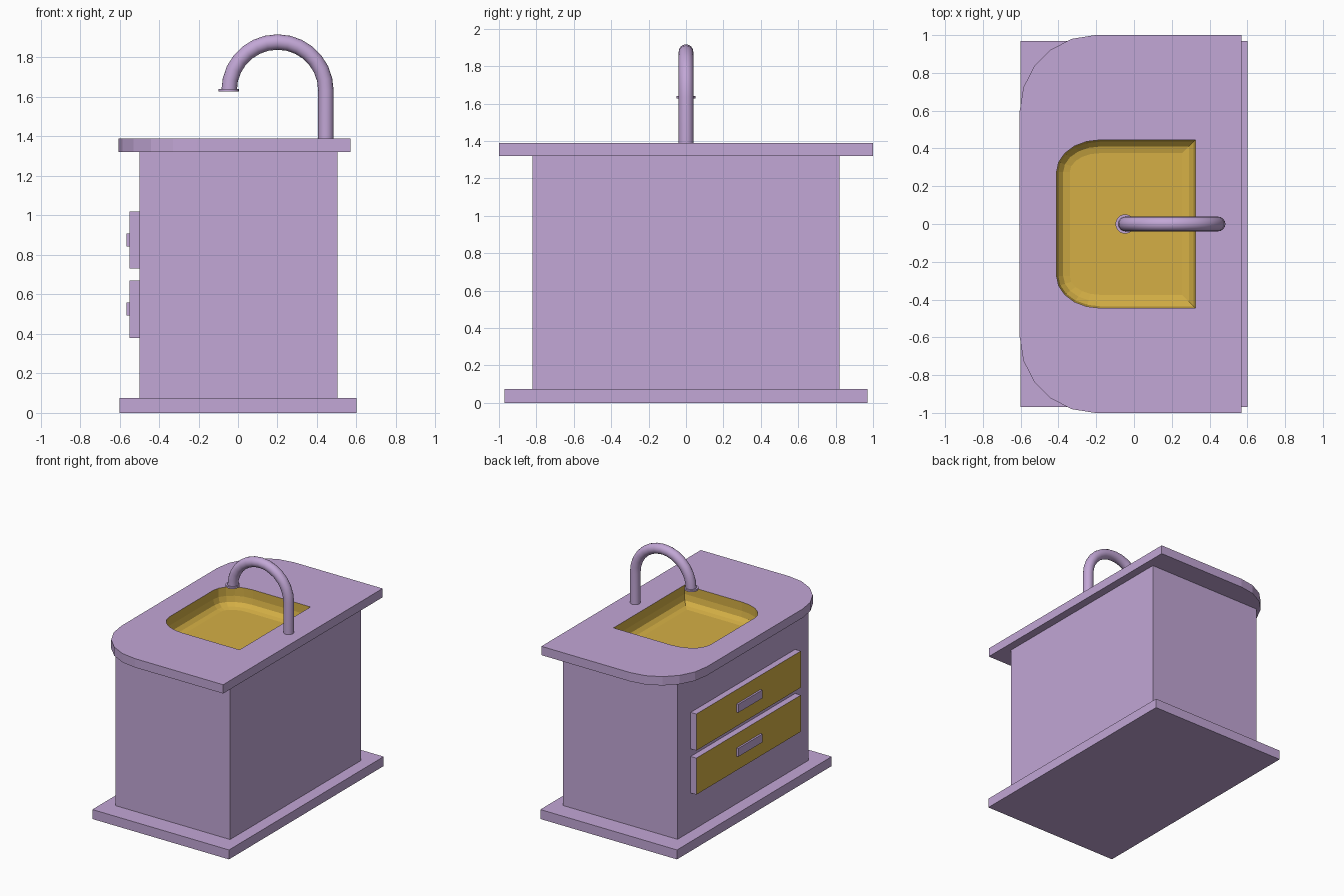
import bpy
import bmesh
from math import pi, sin, cos
from mathutils import Vector

cube = bpy.data.objects.get("Cube")
if cube:
    bpy.data.objects.remove(cube, do_unlink=True)


def make_material(name, rgb):
    mat = bpy.data.materials.new(name)
    mat.use_nodes = True
    mat.diffuse_color = (*rgb, 1)
    mat.node_tree.nodes["Principled BSDF"].inputs["Base Color"].default_value = (*rgb, 1)
    return mat


LILAC = make_material("lilac", (0.54, 0.385, 0.67))
OCHRE = make_material("ochre", (0.66, 0.43, 0.06))


def finish(name, bm):
    mesh = bpy.data.meshes.new(name)
    bm.to_mesh(mesh)
    bm.free()
    mesh.materials.append(LILAC)
    mesh.materials.append(OCHRE)
    obj = bpy.data.objects.new(name, mesh)
    bpy.context.collection.objects.link(obj)
    return obj


def box(name, lo, hi, open_top=False, ochre_front=False):
    """Box between two corners; its -x face can be ochre, its top left open."""
    lo, hi = Vector(lo), Vector(hi)
    bm = bmesh.new()
    bmesh.ops.create_cube(bm, size=1)
    for v in bm.verts:
        v.co = (lo + hi) / 2 + v.co * (hi - lo)
    bm.normal_update()
    for f in list(bm.faces):
        if ochre_front and f.normal.x < -0.9:
            f.material_index = 1
        if open_top and f.normal.z > 0.9:
            bm.faces.remove(f)
    return finish(name, bm)


def outline(x0, x1, half_y, rx, ry, steps=5):
    """Counter-clockwise outline, square at +x and rounded at -x."""
    pts = [(x1, -half_y), (x1, half_y)]
    arc = [i / steps * pi / 2 for i in range(steps + 1)]
    corner = [(x0 + rx - rx * sin(a), half_y - ry + ry * cos(a)) for a in arc]
    return pts + corner + [(x, -y) for x, y in reversed(corner)]


# Plinth and cabinet
box("base_plinth", (-0.6, -0.97, 0), (0.6, 0.97, 0.075))
box("cabinet_body", (-0.5, -0.82, 0.075), (0.505, 0.82, 1.32), open_top=True)

# Drawers with handles on the -x side
for label, z in (("lower", 0.38), ("upper", 0.73)):
    box(label + "_drawer", (-0.55, -0.655, z), (-0.5, 0.655, z + 0.29), ochre_front=True)
    box(label + "_drawer_handle", (-0.565, -0.15, z + 0.112), (-0.55, 0.15, z + 0.178))

# Countertop with a sunken basin, built from stacked matching rings
TOP, UNDER, ROUND = 1.39, 1.32, 0.07
bm = bmesh.new()


def ring(pts, z):
    return [bm.verts.new((x, y, z)) for x, y in pts]


def bridge(a, b, mat=0):
    for i in range(len(a)):
        j = (i + 1) % len(a)
        bm.faces.new((a[i], a[j], b[j], b[i])).material_index = mat


def basin_ring(inset, z):
    return ring(outline(-0.41 + inset, 0.325 - inset, 0.445 - inset,
                        0.23 - inset, 0.17 - inset), z)


slab = outline(-0.605, 0.57, 1, 0.4, 0.4)
slab_under, slab_top = ring(slab, UNDER), ring(slab, TOP)
rim, rim_under = basin_ring(0, TOP), basin_ring(0, UNDER)
bridge(rim_under, slab_under)
bridge(slab_under, slab_top)
bridge(slab_top, rim)
bridge(rim, rim_under, 1)
previous = rim_under
for i in range(1, 4):
    a = i / 3 * pi / 2
    lower = basin_ring(ROUND * (1 - cos(a)), UNDER - 0.01 - ROUND * sin(a))
    bridge(previous, lower, 1)
    previous = lower
bm.faces.new(previous).material_index = 1
finish("countertop_with_basin", bm)

# Tap: straight riser and half-circle spout
path = [(0.445, 0, 1.385)]
for i in range(15):
    a = pi * i / 14
    path.append((0.2 + 0.245 * cos(a), 0, 1.633 + 0.245 * sin(a)))
curve = bpy.data.curves.new("tap", "CURVE")
curve.dimensions = "3D"
curve.bevel_depth = 0.039
curve.bevel_resolution = 6
curve.use_fill_caps = True
spline = curve.splines.new("POLY")
spline.points.add(len(path) - 1)
for point, co in zip(spline.points, path):
    point.co = (*co, 1)
curve.materials.append(LILAC)
tap = bpy.data.objects.new("tap", curve)
bpy.context.collection.objects.link(tap)

# Collar at the spout end
bm = bmesh.new()
bmesh.ops.create_cone(bm, cap_ends=True, segments=24, radius1=0.051, radius2=0.051, depth=0.014)
bmesh.ops.translate(bm, verts=bm.verts, vec=(-0.047, 0, 1.634))
collar = finish("tap_collar", bm)

# Smooth the round parts
bpy.ops.object.select_all(action="DESELECT")
tap.select_set(True)
bpy.context.view_layer.objects.active = tap
bpy.ops.object.convert(target="MESH")
collar.select_set(True)
bpy.ops.object.shade_smooth_by_angle()
